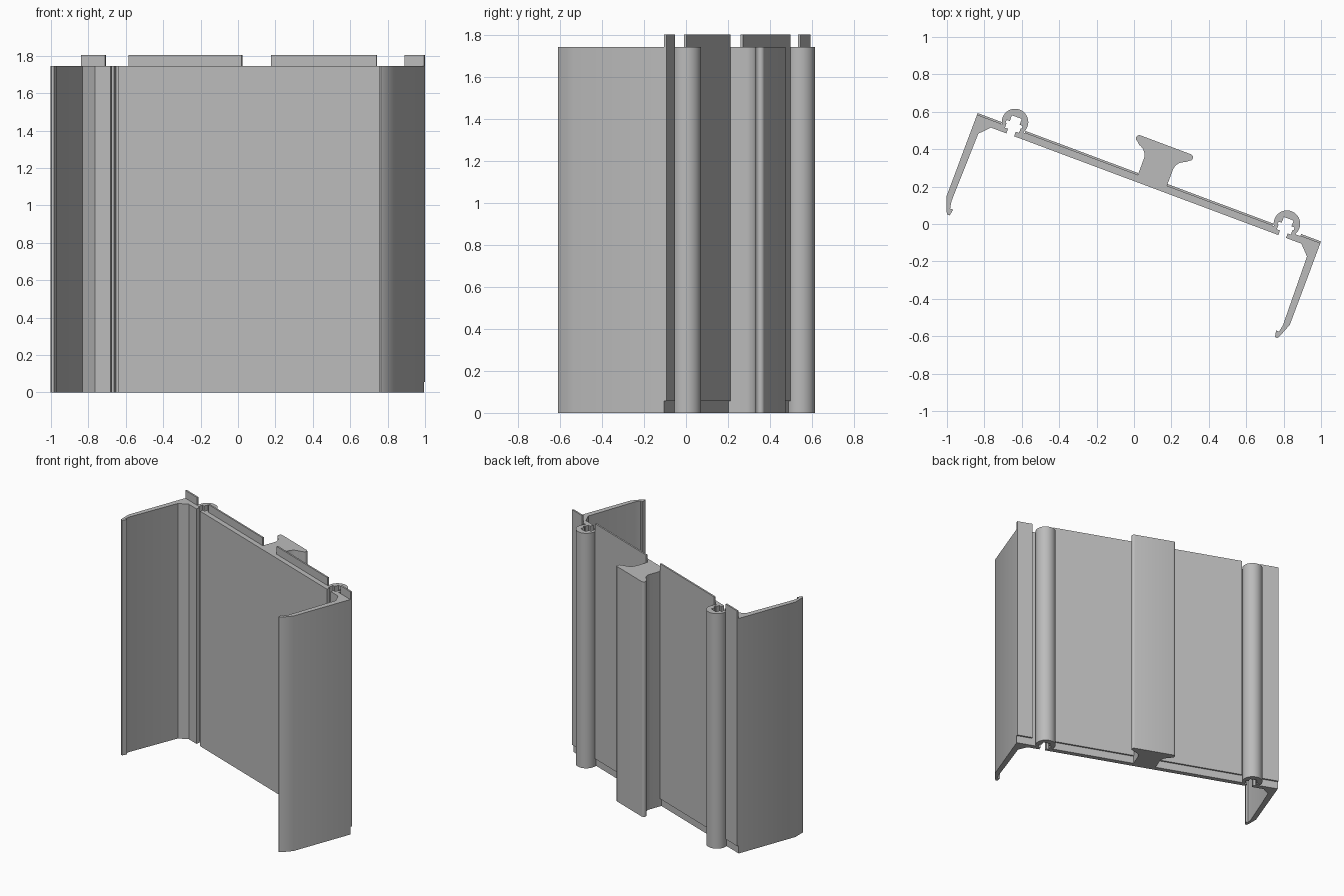
import bpy, bmesh, math

if "Cube" in bpy.data.objects:
    bpy.data.objects.remove(bpy.data.objects["Cube"])

ANGLE = math.radians(20.5)
CA, SA = math.cos(ANGLE), math.sin(ANGLE)
CX, CY = 0.082, 0.25          # middle of the plate's outer face
Z_BODY = (0.0, 1.745)
Z_STRIP = (0.057, 1.803)
REBATE = -0.012               # depth of the recess that holds the cover strips

grey = bpy.data.materials.new("aluminium_grey")
grey.diffuse_color = (0.5, 0.5, 0.5, 1)
grey.use_nodes = True
grey.node_tree.nodes["Principled BSDF"].inputs["Base Color"].default_value = grey.diffuse_color


def place(u, v, z):
    """Plate coordinates (u along, v outward) to world."""
    return (CX + u * CA + v * SA, CY - u * SA + v * CA, z)


def extrude(name, outline, z0, z1):
    bm = bmesh.new()
    base = bm.faces.new([bm.verts.new(place(u, v, z0)) for u, v in outline])
    top = bmesh.ops.extrude_face_region(bm, geom=[base])["geom"]
    for vert in (g for g in top if isinstance(g, bmesh.types.BMVert)):
        vert.co.z = z1
    bmesh.ops.recalc_face_normals(bm, faces=bm.faces)
    for f in bm.faces:
        f.smooth = abs(f.normal.z) < 0.5
    mesh = bpy.data.meshes.new(name)
    bm.to_mesh(mesh)
    bm.free()
    mesh.set_sharp_from_angle(angle=math.radians(30))
    mesh.materials.append(grey)
    obj = bpy.data.objects.new(name, mesh)
    bpy.context.collection.objects.link(obj)
    return obj


def arc(cu, cv, r, a0, a1, n):
    """Points on an arc, angles in degrees."""
    return [(cu + r * math.cos(math.radians(a0 + (a1 - a0) * i / n)),
             cv + r * math.sin(math.radians(a0 + (a1 - a0) * i / n)))
            for i in range(n + 1)]


# One end of the section: screw boss, leg with hooked tip, keyed screw channel
B = 0.776
end = arc(B, 0.025, 0.071, 211.4, -31.4, 24)
end += [(0.98, REBATE), (0.98, -0.476), (0.949, -0.556), (0.94, -0.566),
        (0.928, -0.564), (0.922, -0.53), (0.939, -0.53), (0.946, -0.49),
        (0.938, -0.102), (0.886, -0.048)]
channel = [(0.022, -0.048), (0.022, -0.022), (0.04, -0.022), (0.04, 0.004),
           (0.046, 0.004), (0.046, 0.02), (0.028, 0.02), (0.028, 0.053)]
end += [(B + u, v) for u, v in channel]
end += [(B - u, v) for u, v in reversed(channel)]
mirrored_end = [(-u, v) for u, v in reversed(end)]

# T-shaped rail on the outer face, concave under its flanges
P = 0.021
half_rail = [(0.083, REBATE), (0.083, 0.08)]
half_rail += arc(0.148, 0.08, 0.065, 180, 105, 8)[1:]
half_rail += arc(0.144, 0.175, 0.018, -75, 90, 8)
rail = [(P - u, v) for u, v in half_rail]
rail += [(P + u, v) for u, v in reversed(half_rail)]

# Main extruded section
extrude("extruded_body", rail + end + mirrored_end, *Z_BODY)

# Thin cover strips set in the recess, slid upward along the section
for name, u0, u1 in (("left_edge_strip", -0.98, -0.842),
                     ("left_main_strip", -0.707, P - 0.084),
                     ("right_main_strip", P + 0.084, 0.707),
                     ("right_edge_strip", 0.866, 0.98)):
    extrude(name, [(u0, REBATE), (u1, REBATE), (u1, 0), (u0, 0)], *Z_STRIP)
